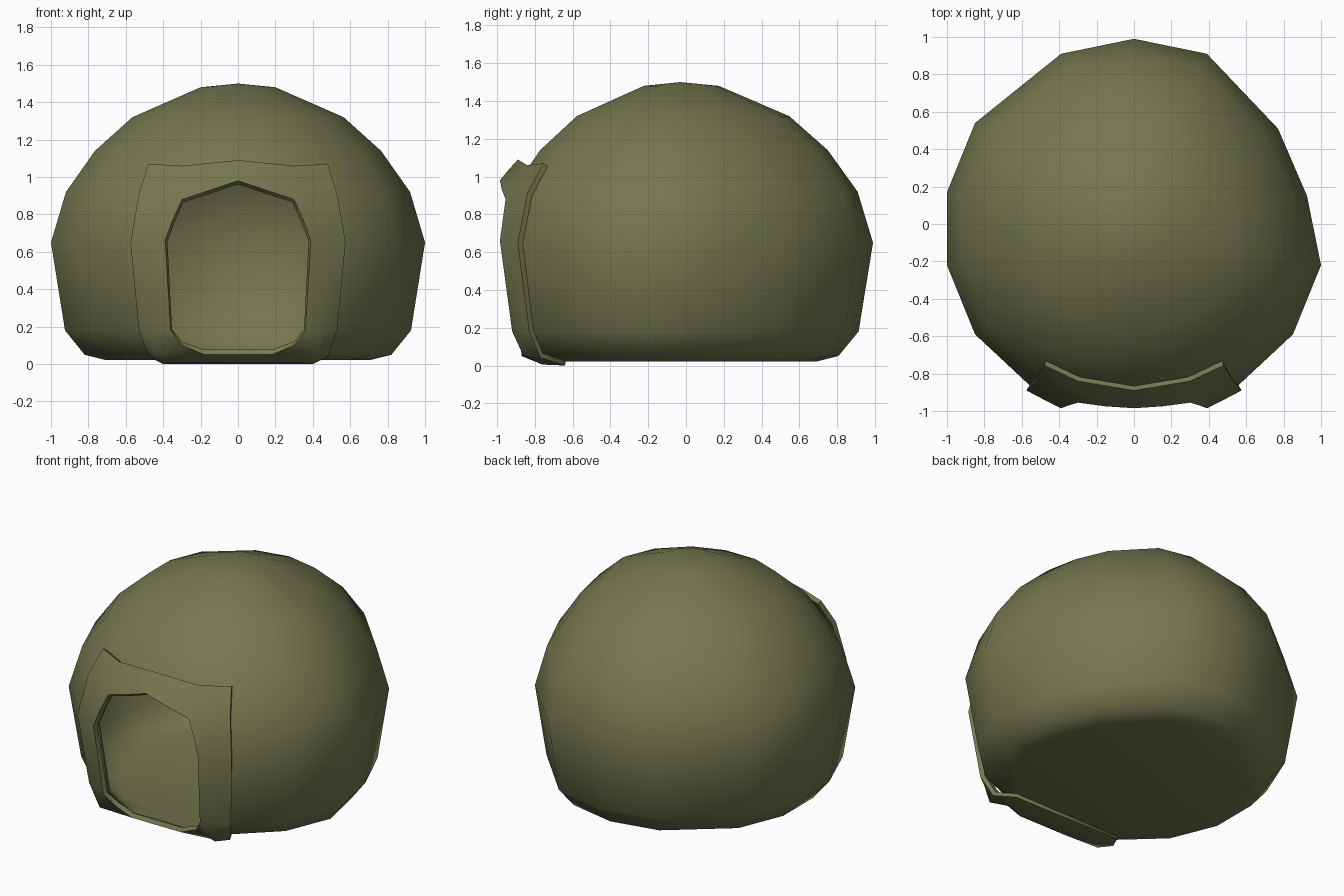
import bpy, bmesh
from mathutils import Vector

if "Cube" in bpy.data.objects:
    bpy.data.objects.remove(bpy.data.objects["Cube"])

olive = bpy.data.materials.new("olive")
olive.diffuse_color = (0.176, 0.181, 0.078, 1)
olive.use_nodes = True
olive.node_tree.nodes["Principled BSDF"].inputs["Base Color"].default_value = olive.diffuse_color


def make(name, verts, faces, fix=False):
    me = bpy.data.meshes.new(name)
    me.from_pydata(verts, [], faces)
    if fix:
        bm = bmesh.new()
        bm.from_mesh(me)
        bmesh.ops.recalc_face_normals(bm, faces=bm.faces)
        bm.to_mesh(me)
        bm.free()
    ob = bpy.data.objects.new(name, me)
    bpy.context.collection.objects.link(ob)
    me.materials.append(olive)
    return ob


def finish(ob, angle):
    bpy.ops.object.select_all(action='DESELECT')
    ob.select_set(True)
    bpy.context.view_layer.objects.active = ob
    for m in list(ob.modifiers):
        bpy.ops.object.modifier_apply(modifier=m.name)
    bpy.ops.object.shade_smooth_by_angle(angle=angle)


# Dome: one plan outline scaled by a height profile
CY = -0.03
plan = [(0, .99), (-.39, .91), (-.85, .54), (-1, .17), (-1, -.22), (-.85, -.59),
        (-.55, -.87), (-.2, -1.0), (.2, -1.0), (.55, -.87), (.85, -.59),
        (1, -.22), (.925, .15), (.77, .51), (.39, .91)]
profile = [(.71, .022), (.82, .05), (.925, .18), (1, .65), (.92, .92),
           (.765, 1.14), (.565, 1.32), (.2, 1.48)]
n = len(plan)
verts = [(x * s, CY + (y - CY) * s, z) for s, z in profile for x, y in plan]
faces = [list(range(n))]
for r in range(len(profile) - 1):
    for i in range(n):
        j = (i + 1) % n
        faces.append((r * n + i, r * n + j, (r + 1) * n + j, (r + 1) * n + i))
apex = len(verts)
verts.append((0, CY, 1.5))
last = (len(profile) - 1) * n
faces += [(last + i, last + (i + 1) % n, apex) for i in range(n)]
dome = make("dome", verts, faces, True)

# Door frame half section rows: outer, middle, inner point (bottom to top)
rows = [
    ((.40, -.64, 0), (.36, -.76, .005), (.18, -.87, .05)),
    ((.48, -.77, .04), (.43, -.86, .05), (.30, -.875, .10)),
    ((.53, -.83, .18), (.45, -.89, .18), (.36, -.92, .18)),
    ((.575, -.89, .65), (.48, -.94, .65), (.39, -.985, .66)),
    ((.53, -.84, .91), (.44, -.90, .86), (.35, -.97, .77)),
    ((.48, -.755, 1.07), (.40, -.86, .98), (.30, -.955, .88)),
    ((.30, -.84, 1.06), (.23, -.90, 1.0), (.15, -.975, .93)),
    ((0, -.89, 1.09), (0, -.94, 1.035), (0, -.985, .98))]
rows += [tuple((-x, y, z) for x, y, z in row) for row in rows[-2::-1]]
m = len(rows)
fv = [p for row in rows for p in row]
ff = []
for i in range(m):
    j = (i + 1) % m
    for k in (0, 1):
        ff.append((i * 3 + k, j * 3 + k, j * 3 + k + 1, i * 3 + k + 1))
frame = make("door_frame", fv, ff)
sol = frame.modifiers.new("thickness", 'SOLIDIFY')
sol.thickness = 0.03
sol.offset = -1
finish(frame, 1.1)

# Doorway cut through the front wall of the hollow dome
inner = [row[2] for row in rows]
cv = [(x, -1.3, z) for x, y, z in inner] + [(x, -.45, z) for x, y, z in inner]
cf = [list(range(m)), list(range(m, 2 * m))]
cf += [(i, (i + 1) % m, m + (i + 1) % m, m + i) for i in range(m)]
cutter = make("doorway_cutter", cv, cf, True)
cutter.hide_render = True

shell = dome.modifiers.new("shell", 'SOLIDIFY')
shell.thickness = 0.012
shell.offset = -1
cut = dome.modifiers.new("doorway", 'BOOLEAN')
cut.operation = 'DIFFERENCE'
cut.solver = 'EXACT'
cut.object = cutter
finish(dome, 1.25)
bpy.data.objects.remove(cutter)
